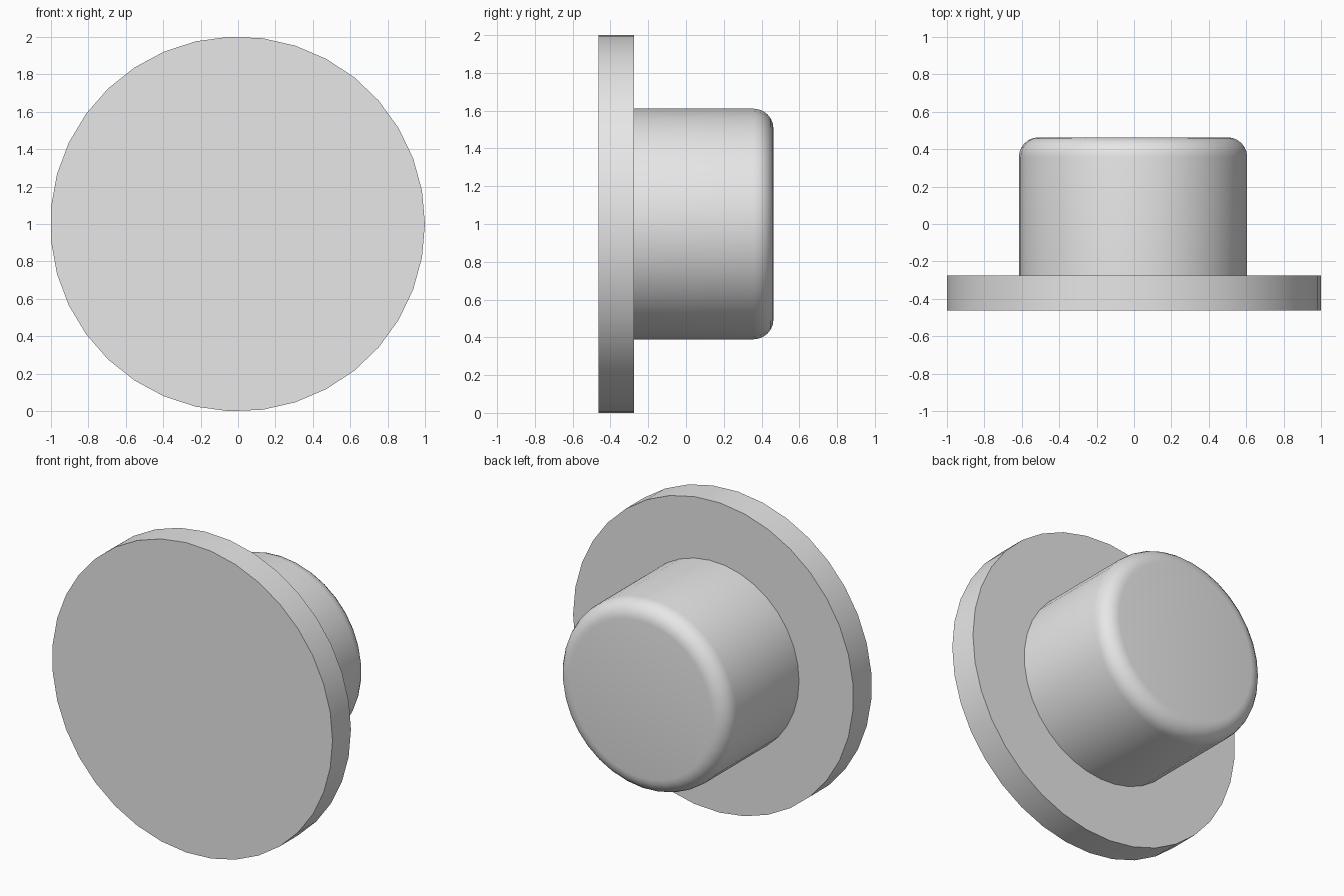
import bpy
import math
from mathutils import Matrix

cube = bpy.data.objects.get("Cube")
if cube:
    bpy.data.objects.remove(cube, do_unlink=True)

SIDES = 35

grey = bpy.data.materials.new("plain_grey")
grey.use_nodes = True
colour = (0.8, 0.8, 0.8, 1)
grey.diffuse_color = colour
grey.node_tree.nodes["Principled BSDF"].inputs["Base Color"].default_value = colour


def disc(name, radius, y0, y1, centre_x, turn):
    """Cylinder lying along y, from y0 to y1, turned about its own axis."""
    bpy.ops.mesh.primitive_cylinder_add(vertices=SIDES, radius=radius, depth=y1 - y0)
    ob = bpy.context.object
    ob.name = name
    spin = Matrix.Rotation(math.pi / 2 + turn, 4, 'Z')
    lay = Matrix.Rotation(-math.pi / 2, 4, 'X')
    ob.data.transform(lay @ spin)
    ob.location = (centre_x, (y0 + y1) / 2, 1)
    ob.data.materials.append(grey)
    return ob


# Wide flange at the front
flange = disc("flange", 1.001, -0.463, -0.275, -0.002, math.pi)
bpy.ops.object.shade_smooth_by_angle(angle=math.radians(30))

# Narrower hub behind it, with a rounded rear rim
hub = disc("hub", 0.611, -0.275, 0.463, -0.004, 0)
rim = hub.data.attributes.new("bevel_weight_edge", 'FLOAT', 'EDGE')
for edge in hub.data.edges:
    if all(hub.data.vertices[v].co.y > 0 for v in edge.vertices):
        rim.data[edge.index].value = 1
bevel = hub.modifiers.new("rounded_rim", 'BEVEL')
bevel.limit_method = 'WEIGHT'
bevel.width = 0.105
bevel.segments = 6
bpy.ops.object.modifier_apply(modifier=bevel.name)
bpy.ops.object.shade_smooth_by_angle(angle=math.radians(30))
